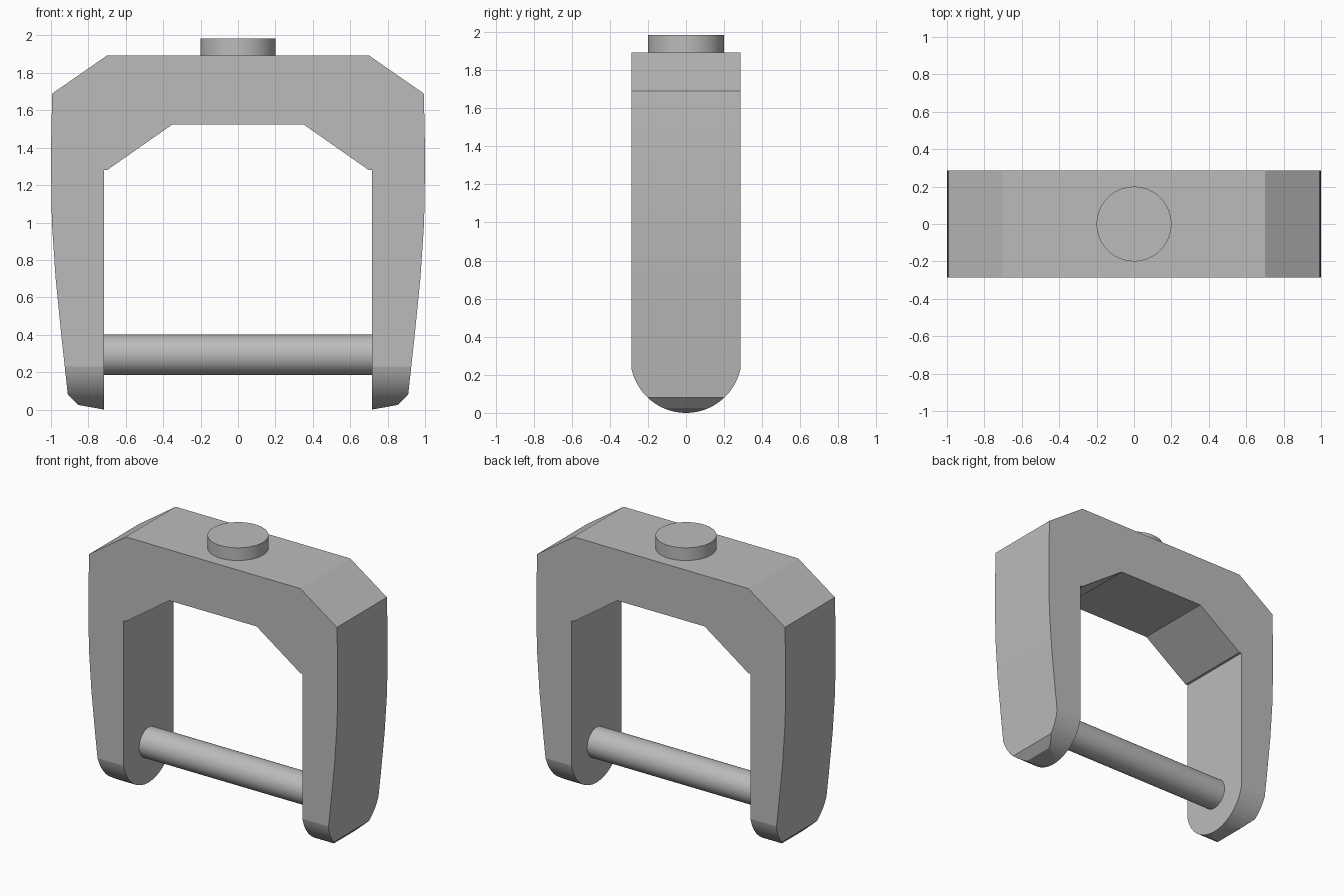
import bpy, bmesh, math
from mathutils import Vector, Matrix

cube = bpy.data.objects.get("Cube")
if cube:
    bpy.data.objects.remove(cube, do_unlink=True)

GREY = (0.5, 0.5, 0.5, 1)
metal = bpy.data.materials.new("plain_grey")
metal.use_nodes = True
metal.diffuse_color = GREY
metal.node_tree.nodes["Principled BSDF"].inputs["Base Color"].default_value = GREY


def add_object(name, bm):
    bmesh.ops.recalc_face_normals(bm, faces=bm.faces)
    mesh = bpy.data.meshes.new(name)
    bm.to_mesh(mesh)
    bm.free()
    mesh.materials.append(metal)
    obj = bpy.data.objects.new(name, mesh)
    bpy.context.collection.objects.link(obj)
    return obj


def prism(name, points, depth):
    """Extrude a closed outline along the vector depth."""
    bm = bmesh.new()
    face = bm.faces.new([bm.verts.new(p) for p in points])
    new = bmesh.ops.extrude_face_region(bm, geom=[face])["geom"]
    bmesh.ops.translate(bm, vec=Vector(depth),
                        verts=[v for v in new if isinstance(v, bmesh.types.BMVert)])
    return add_object(name, bm)


def cylinder(name, radius, length, matrix):
    bm = bmesh.new()
    bmesh.ops.create_cone(bm, cap_ends=True, segments=64, radius1=radius,
                          radius2=radius, depth=length, matrix=matrix)
    return add_object(name, bm)


def smooth(obj, degrees):
    bpy.ops.object.select_all(action="DESELECT")
    obj.select_set(True)
    bpy.context.view_layer.objects.active = obj
    bpy.ops.object.shade_smooth_by_angle(angle=math.radians(degrees))


HALF_DEPTH = 0.286
PIN_Z = 0.293

# Yoke outline: half of it from the crown down the outer leg and up the inside
half = [(0.70, 1.893), (0.993, 1.69), (0.998, 1.5), (1.0, 1.3), (0.995, 1.0),
        (0.975, 0.7), (0.945, 0.4), (0.91, 0.08), (0.855, 0.025), (0.717, 0),
        (0.717, 1.28), (0.70, 1.28), (0.35, 1.525)]
outline = half + [(-x, z) for x, z in reversed(half)]
yoke = prism("yoke", [(x, -HALF_DEPTH, z) for x, z in outline], (0, 2 * HALF_DEPTH, 0))

# Round-ended block that shapes the leg tips about the pin
start = math.acos(HALF_DEPTH / PIN_Z)
steps = 32
arc = []
for i in range(steps + 1):
    a = start + (math.pi - 2 * start) * i / steps
    arc.append((-1.2, PIN_Z * math.cos(a), PIN_Z - PIN_Z * math.sin(a)))
block = prism("leg_rounding_cutter",
              arc + [(-1.2, -HALF_DEPTH, 2.2), (-1.2, HALF_DEPTH, 2.2)], (2.4, 0, 0))
# Widen the yoke slightly so that the block alone sets its front and back
yoke.scale.y = 1.1
block.hide_render = True
block.hide_set(True)

bpy.context.view_layer.objects.active = yoke
cut = yoke.modifiers.new("round_legs", "BOOLEAN")
cut.operation = "INTERSECT"
cut.solver = "EXACT"
cut.object = block
bpy.ops.object.modifier_apply(modifier=cut.name)
bpy.data.objects.remove(block, do_unlink=True)
yoke.scale.y = 1
yoke.data.transform(Matrix.Diagonal((1, 1.1, 1, 1)))
smooth(yoke, 10)

# Cross pin between the legs
pin = cylinder("cross_pin", 0.108, 1.5,
               Matrix.Translation((0, 0, PIN_Z)) @ Matrix.Rotation(math.pi / 2, 4, "Y"))
smooth(pin, 30)

# Round boss on the crown
boss = cylinder("top_boss", 0.2, 0.135, Matrix.Translation((0, 0, 1.9175)))
smooth(boss, 30)
